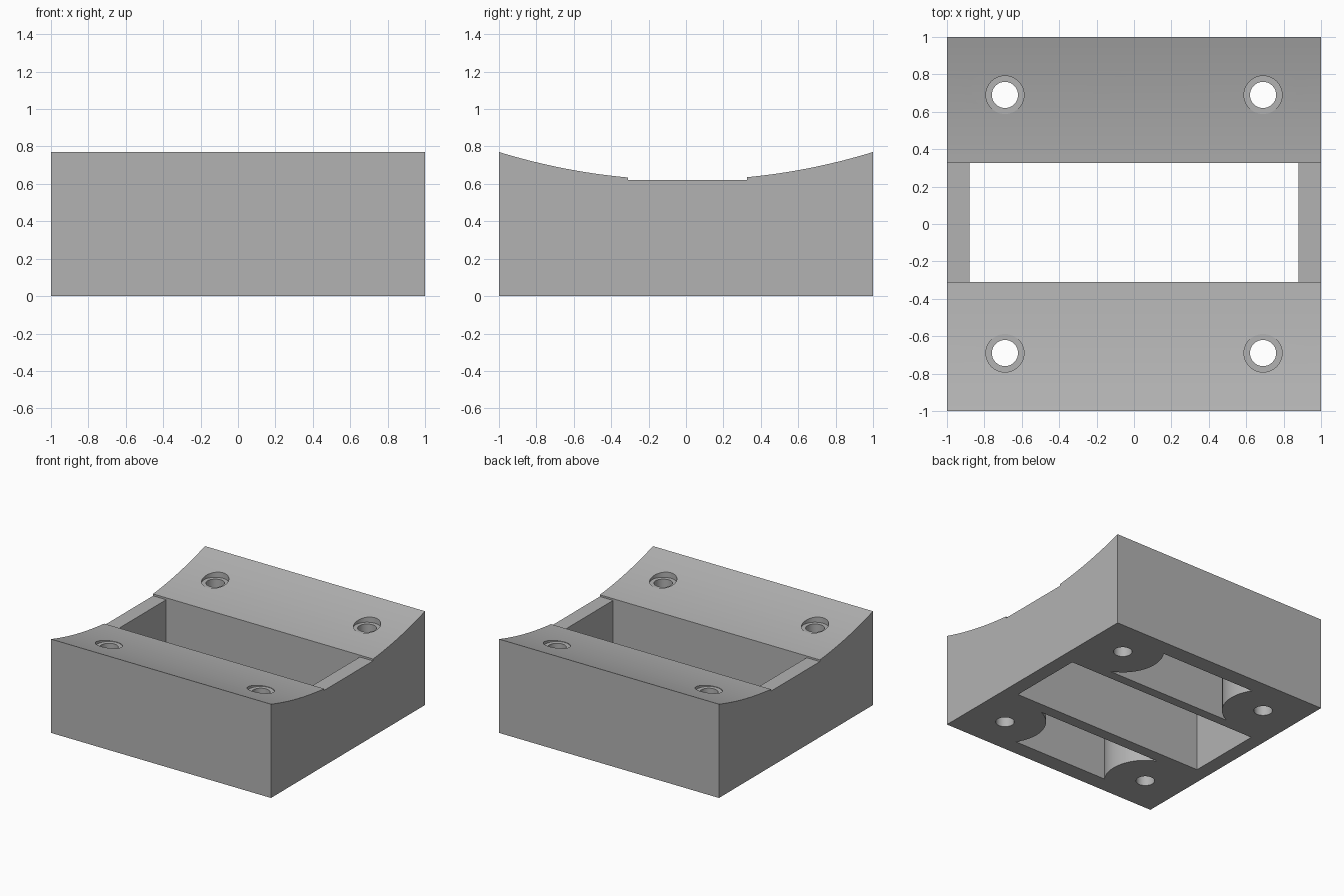
import bpy
import bmesh
from math import sqrt, radians

if "Cube" in bpy.data.objects:
    bpy.data.objects.remove(bpy.data.objects["Cube"])

R, DIP = 3.4, 0.62            # saddle radius and its lowest height
SLOT_X, SLOT_Y0, SLOT_Y1 = 0.88, -0.31, 0.325
HOLE = 0.69
BOSS = 0.31


def saddle(y):
    return DIP + R - sqrt(R * R - y * y)


def finish(name, bm):
    bmesh.ops.recalc_face_normals(bm, faces=bm.faces)
    mesh = bpy.data.meshes.new(name)
    bm.to_mesh(mesh)
    bm.free()
    ob = bpy.data.objects.new(name, mesh)
    bpy.context.collection.objects.link(ob)
    return ob


def extrude(name, points, offset):
    """Prism from a flat outline."""
    bm = bmesh.new()
    face = bm.faces.new([bm.verts.new(p) for p in points])
    new = bmesh.ops.extrude_face_region(bm, geom=[face])["geom"]
    bmesh.ops.translate(bm, vec=offset,
                        verts=[v for v in new if isinstance(v, bmesh.types.BMVert)])
    return finish(name, bm)


def box(name, x0, x1, y0, y1, z0, z1):
    return extrude(name, [(x0, y0, z0), (x1, y0, z0), (x1, y1, z0), (x0, y1, z0)],
                   (0, 0, z1 - z0))


def cylinder(name, x, y, r, z0, z1):
    bpy.ops.mesh.primitive_cylinder_add(vertices=48, radius=r, depth=z1 - z0,
                                        location=(x, y, (z0 + z1) / 2))
    bpy.context.object.name = name
    return bpy.context.object


def subtract(target, cutter):
    mod = target.modifiers.new(cutter.name, "BOOLEAN")
    mod.operation, mod.solver, mod.object = "DIFFERENCE", "EXACT", cutter
    bpy.context.view_layer.objects.active = target
    bpy.ops.object.modifier_apply(modifier=mod.name)
    bpy.data.objects.remove(cutter)


# Block with a concave saddle top
N = 48
ys = [1 - 2 * i / N for i in range(N + 1)]
block = extrude("saddle_block",
                [(-1, -1, 0), (-1, 1, 0)] + [(-1, y, saddle(y)) for y in ys], (2, 0, 0))

# Central through slot and the flat step across the saddle
subtract(block, box("slot", -SLOT_X, SLOT_X, SLOT_Y0, SLOT_Y1, -0.2, 1))
subtract(block, box("step", -1.2, 1.2, SLOT_Y0, SLOT_Y1, DIP, 1))

# Underside pockets, rounded around the four screw bosses
for side in (-1, 1):
    y0, y1 = sorted((side * 0.403, side * 0.866))
    pocket = box("pocket", -0.6, 0.6, y0, y1, -0.2, 0.53)
    for x in (-HOLE, HOLE):
        subtract(pocket, cylinder("boss", x, side * HOLE, BOSS, -0.3, 0.7))
    subtract(block, pocket)

# Screw holes with shallow counterbores
for x in (-HOLE, HOLE):
    for y in (-HOLE, HOLE):
        subtract(block, cylinder("screw_hole", x, y, 0.07, -0.2, 1))
        subtract(block, cylinder("counterbore", x, y, 0.102, 0.668, 1))

# Plain grey finish
grey = bpy.data.materials.new("grey")
grey.use_nodes = True
grey.diffuse_color = (0.45, 0.45, 0.45, 1)
grey.node_tree.nodes["Principled BSDF"].inputs["Base Color"].default_value = (0.45, 0.45, 0.45, 1)
block.data.materials.clear()
block.data.materials.append(grey)
for p in block.data.polygons:
    p.material_index = 0

bpy.ops.object.select_all(action="DESELECT")
block.select_set(True)
bpy.context.view_layer.objects.active = block
bpy.ops.object.shade_smooth_by_angle(angle=radians(30))
